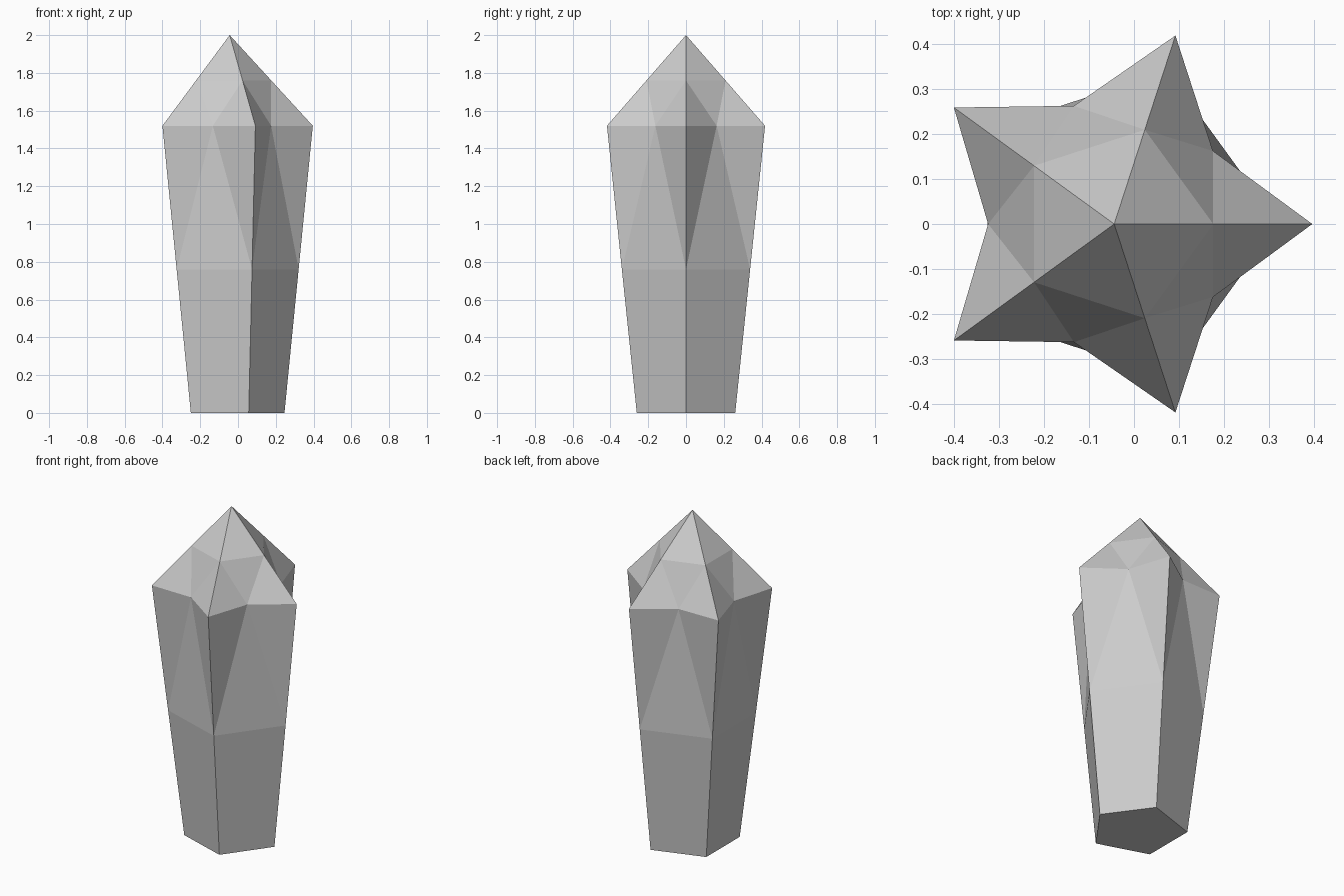
import bpy, bmesh
from math import sin, cos, pi

if "Cube" in bpy.data.objects:
    bpy.data.objects.remove(bpy.data.objects["Cube"])

SIDES = 5
bm = bmesh.new()

def ring(radius, z, cx, turn=0.0):
    """Regular five-sided ring of vertices."""
    return [bm.verts.new((cx + radius * cos(2 * pi * (i + turn) / SIDES),
                          radius * sin(2 * pi * (i + turn) / SIDES), z))
            for i in range(SIDES)]

# Rings from foot to tip; the valleys sit half a step round from the ridges
base = ring(0.274, 0.0, -0.028)
mid = ring(0.357, 0.76, -0.036)
shoulder = ring(0.44, 1.52, -0.044)
valley = ring(0.276, 1.52, -0.048, 0.5)
upper = ring(0.22, 1.76, -0.044)
apex = bm.verts.new((-0.044, 0, 2.0))

# Underside
bm.faces.new(base[::-1])

# Each side: shaft panel, notch around the valley point, tip facet
for i in range(SIDES):
    j = (i + 1) % SIDES
    v = valley[i]
    bm.faces.new((base[i], base[j], mid[j], mid[i]))
    outline = (mid[i], mid[j], shoulder[j], upper[j], upper[i], shoulder[i])
    for k in range(6):
        bm.faces.new((outline[k], outline[(k + 1) % 6], v))
    bm.faces.new((upper[i], upper[j], apex))

bmesh.ops.recalc_face_normals(bm, faces=bm.faces)
mesh = bpy.data.meshes.new("crystal")
bm.to_mesh(mesh)
bm.free()
bpy.context.collection.objects.link(bpy.data.objects.new("crystal", mesh))
